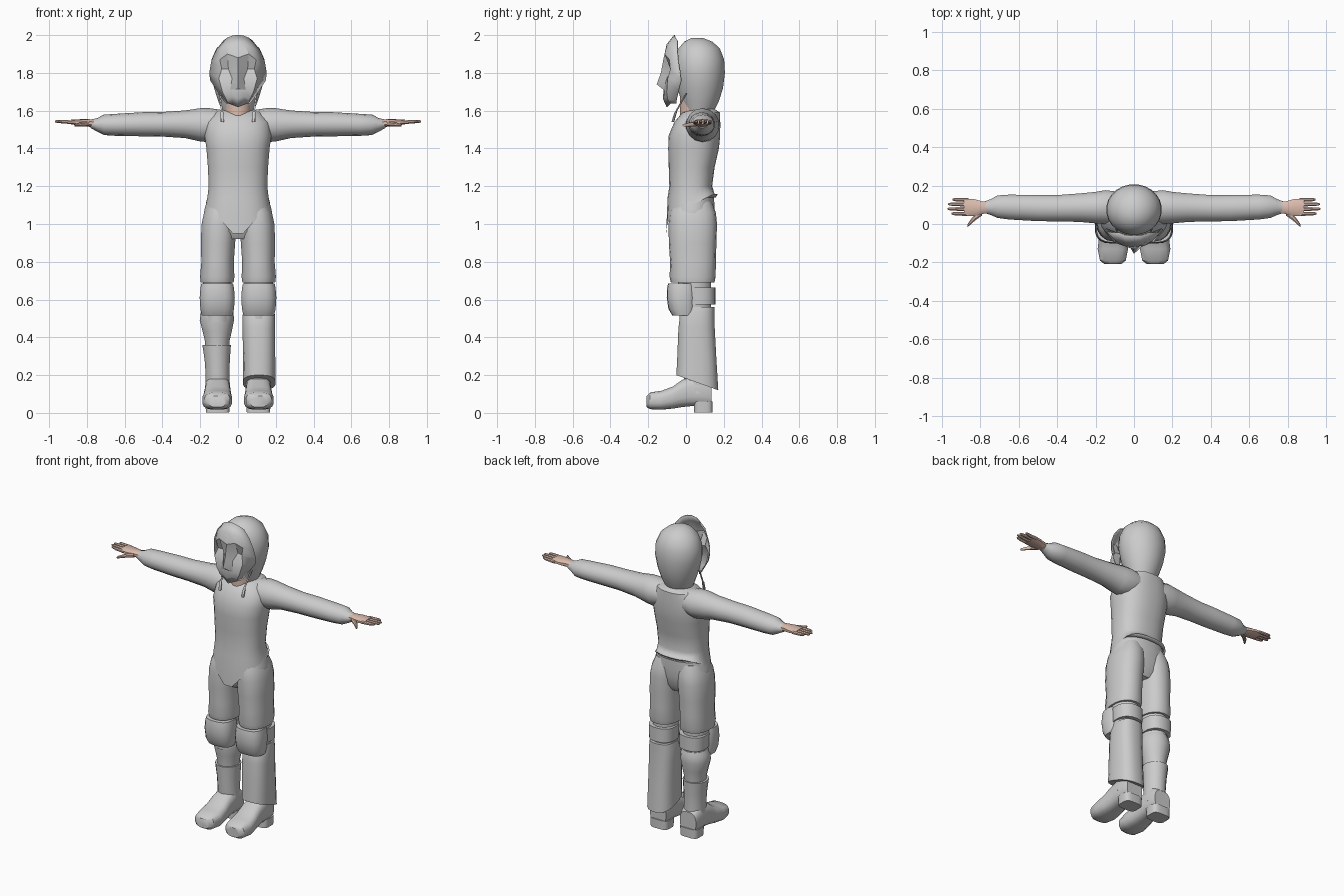
import bpy, bmesh, math
from mathutils import Vector


def material(name, col):
    m = bpy.data.materials.new(name)
    m.diffuse_color = (*col, 1)
    return m


GREY = material("grey_cloth", (0.6, 0.6, 0.6))
SKIN = material("skin", (0.72, 0.50, 0.42))


def finish(name, bm, mat, angle=40):
    bmesh.ops.recalc_face_normals(bm, faces=bm.faces)
    me = bpy.data.meshes.new(name)
    bm.to_mesh(me)
    bm.free()
    me.materials.append(mat)
    ob = bpy.data.objects.new(name, me)
    bpy.context.collection.objects.link(ob)
    bpy.ops.object.select_all(action='DESELECT')
    ob.select_set(True)
    bpy.context.view_layer.objects.active = ob
    bpy.ops.object.shade_smooth_by_angle(angle=math.radians(angle))
    return ob


def loft(name, rings, mat=GREY, axis='z', n=16, power=2.0, side=1, tilt=0, cap_start=True):
    """Skin over rings (position on axis, centre u, centre v, radius u, radius v).
    Axis z uses u=x v=y, axis x uses u=y v=z, axis y uses u=x v=z."""
    bm = bmesh.new()
    loops = []
    for p, cu, cv, ru, rv in rings:
        loop = []
        for i in range(n):
            t = 2 * math.pi * (i + 0.5) / n
            c, s = math.cos(t), math.sin(t)
            u = cu + ru * math.copysign(abs(c) ** (2 / power), c)
            v = cv + rv * math.copysign(abs(s) ** (2 / power), s)
            co = {'z': (u, v, p), 'x': (p, u, v), 'y': (u, p, v)}[axis]
            loop.append(bm.verts.new((co[0] * side, co[1], co[2])))
        loops.append(loop)
    if tilt:  # slanted first ring
        for v in loops[0]:
            v.co.z += tilt * (v.co.y - rings[0][2])
    for a, b in zip(loops, loops[1:]):
        for i in range(n):
            j = (i + 1) % n
            bm.faces.new((a[i], a[j], b[j], b[i]))
    if cap_start:
        bm.faces.new(loops[0])
    bm.faces.new(loops[-1])
    return finish(name, bm, mat)


# Shirt body, its lower hem dips to a point in front
torso = loft("shirt_body", [
    (1.10, 0, .032, .17, .138), (1.14, 0, .03, .163, .128), (1.20, 0, .025, .156, .114),
    (1.30, 0, .03, .16, .122), (1.40, 0, .04, .168, .135), (1.47, 0, .045, .178, .137),
    (1.54, 0, .06, .17, .122), (1.59, 0, .08, .125, .10), (1.61, 0, .09, .075, .06)],
    n=28, power=2.4, cap_start=False)
for v in torso.data.vertices:
    if v.co.z < 1.11:
        if v.co.y < 0.03:
            v.co.z -= 0.18 * max(0, 1 - abs(v.co.x) / 0.165)
        else:
            v.co.z += 0.06 * min(1, (v.co.y - 0.03) / 0.12)

# Neck and hood
loft("neck", [(1.50, 0, .05, .075, .085), (1.60, 0, .05, .072, .083),
              (1.69, 0, .05, .08, .085)], SKIN)
loft("hood", [
    (1.60, 0, .07, .085, .08), (1.65, 0, .075, .105, .10), (1.72, 0, .075, .128, .122),
    (1.80, 0, .075, .145, .132), (1.87, 0, .073, .142, .13), (1.93, 0, .07, .115, .11),
    (1.965, 0, .065, .075, .075), (1.985, 0, .06, .03, .03)], n=24)

# Mask: rows from top to chin, columns from the middle to the edge
MASK = [
    [(0, -.06, 2.0), (.03, -.06, 1.995), (.055, -.055, 1.985), (.075, -.045, 1.97)],
    [(0, -.10, 1.95), (.04, -.098, 1.945), (.08, -.08, 1.93), (.115, -.045, 1.92)],
    [(0, -.115, 1.88), (.055, -.11, 1.90), (.095, -.085, 1.87), (.14, -.04, 1.86)],
    [(0, -.13, 1.80), (.05, -.07, 1.82), (.085, -.08, 1.82), (.15, -.03, 1.80)],
    [(0, -.152, 1.74), (.03, -.10, 1.77), (.10, -.095, 1.77), (.145, -.025, 1.76)],
    [(0, -.115, 1.715), (.04, -.115, 1.71), (.08, -.10, 1.70), (.105, -.04, 1.70)],
    [(0, -.12, 1.665), (.03, -.11, 1.675), (.06, -.095, 1.66), (.075, -.05, 1.655)],
    [(0, -.10, 1.62), (.025, -.09, 1.63), (.05, -.08, 1.64), (.06, -.05, 1.64)]]
bm = bmesh.new()
grid = [[bm.verts.new((-x, y, z)) for x, y, z in reversed(r[1:])] +
        [bm.verts.new(p) for p in r] for r in MASK]
for a, b in zip(grid, grid[1:]):
    for i in range(len(a) - 1):
        bm.faces.new((a[i], a[i + 1], b[i + 1], b[i]))
mask = finish("mask", bm, GREY, 30)
sol = mask.modifiers.new("thickness", 'SOLIDIFY')
sol.thickness = 0.006
sol.offset = 0

# Trouser seat
loft("trouser_hips", [
    (.92, 0, .03, .10, .08), (.96, 0, .03, .165, .105), (1.02, 0, .03, .188, .115),
    (1.08, 0, .032, .178, .12), (1.17, 0, .033, .153, .115)], n=24, power=2.3)

for s, tag in ((-1, "right"), (1, "left")):
    # Sleeve
    loft(tag + "_sleeve", [
        (.08, .085, 1.525, .085, .078), (.15, .088, 1.523, .09, .09),
        (.20, .085, 1.525, .084, .088), (.28, .085, 1.528, .076, .073),
        (.40, .082, 1.528, .070, .065), (.50, .083, 1.528, .070, .064),
        (.65, .088, 1.525, .066, .058), (.71, .09, 1.525, .06, .054),
        (.745, .088, 1.525, .042, .036), (.78, .087, 1.53, .03, .022)],
        axis='x', n=14, side=s)
    # Hand
    loft(tag + "_palm", [
        (.74, .087, 1.53, .03, .022), (.79, .085, 1.535, .034, .02),
        (.83, .085, 1.537, .046, .018), (.885, .088, 1.54, .046, .012)],
        SKIN, 'x', 10, 2.5, s)
    for k, (y, tip) in enumerate(((.052, .95), (.077, .97), (.101, .968), (.125, .945))):
        loft(f"{tag}_finger_{k + 1}", [
            (.86, y, 1.538, .011, .011), (.92, y + .001, 1.541, .010, .010),
            (tip - .01, y + .002, 1.543, .008, .008), (tip, y + .002, 1.543, .004, .004)],
            SKIN, 'x', 8, 2, s)
    loft(tag + "_thumb", [
        (.79, .06, 1.53, .018, .013), (.825, .035, 1.528, .017, .012),
        (.85, .01, 1.525, .014, .010), (.866, -.01, 1.523, .008, .007)],
        SKIN, 'x', 8, 2, s)
    # Hood drawstring
    loft(tag + "_drawstring", [
        (1.54, .083, -.07, .009, .008), (1.59, .085, -.055, .008, .007),
        (1.60, .085, -.05, .005, .005), (1.69, .098, .0, .005, .005)], n=8, side=s)
    # Trouser leg
    loft(tag + "_trouser_leg", [
        (.69, .11, .035, .088, .115), (.72, .11, .035, .092, .122),
        (.80, .108, .037, .087, .121), (.90, .106, .035, .092, .126),
        (1.0, .1, .036, .094, .128), (1.06, .093, .036, .088, .122),
        (1.12, .085, .036, .07, .10)], n=18, power=2.3, side=s)
    # Knee, pad and strap
    loft(tag + "_knee", [(.48, .11, .05, .075, .085), (.70, .11, .045, .078, .09)], side=s)
    loft(tag + "_knee_pad", [
        (.515, .11, -.01, .082, .062), (.55, .11, -.018, .09, .075), (.61, .11, -.02, .094, .082),
        (.66, .11, -.02, .09, .08), (.685, .11, -.02, .085, .075)], n=18, power=2.6, side=s)
    loft(tag + "_knee_strap", [(.575, .11, .07, .084, .085), (.665, .11, .07, .087, .085)],
         n=18, power=2.4, side=s)
    # Boot shaft, foot and heel
    loft(tag + "_boot_shaft", [
        (.10, .108, .065, .068, .07), (.20, .108, .06, .064, .072),
        (.28, .11, .06, .068, .075), (.36, .113, .06, .077, .08)], side=s)
    loft(tag + "_boot_foot", [
        (-.208, .11, .06, .045, .03), (-.19, .11, .064, .068, .045),
        (-.13, .11, .067, .080, .051), (-.07, .109, .081, .074, .059),
        (-.02, .108, .103, .069, .073), (.03, .108, .115, .067, .080),
        (.10, .108, .115, .067, .085), (.135, .108, .10, .058, .065)],
        axis='y', n=16, power=2.9, side=s)
    loft(tag + "_boot_heel", [(.002, .108, .092, .062, .05), (.06, .108, .092, .066, .05)],
         power=4, side=s)

# Trouser cuff gathered above the uncovered boot
loft("right_shin_cuff", [
    (.30, .11, .06, .062, .068), (.38, .11, .06, .066, .072), (.43, .11, .06, .078, .08),
    (.49, .112, .06, .092, .09), (.53, .11, .06, .088, .09), (.56, .11, .06, .075, .08)],
    n=18, side=-1)

# Flared shin cover with a slanted hem
loft("left_shin_cover", [
    (.16, .112, .06, .087, .112), (.30, .112, .057, .086, .104), (.45, .11, .056, .087, .097),
    (.52, .11, .06, .086, .092), (.56, .11, .07, .078, .082)],
    n=20, power=2.6, tilt=-.36)
